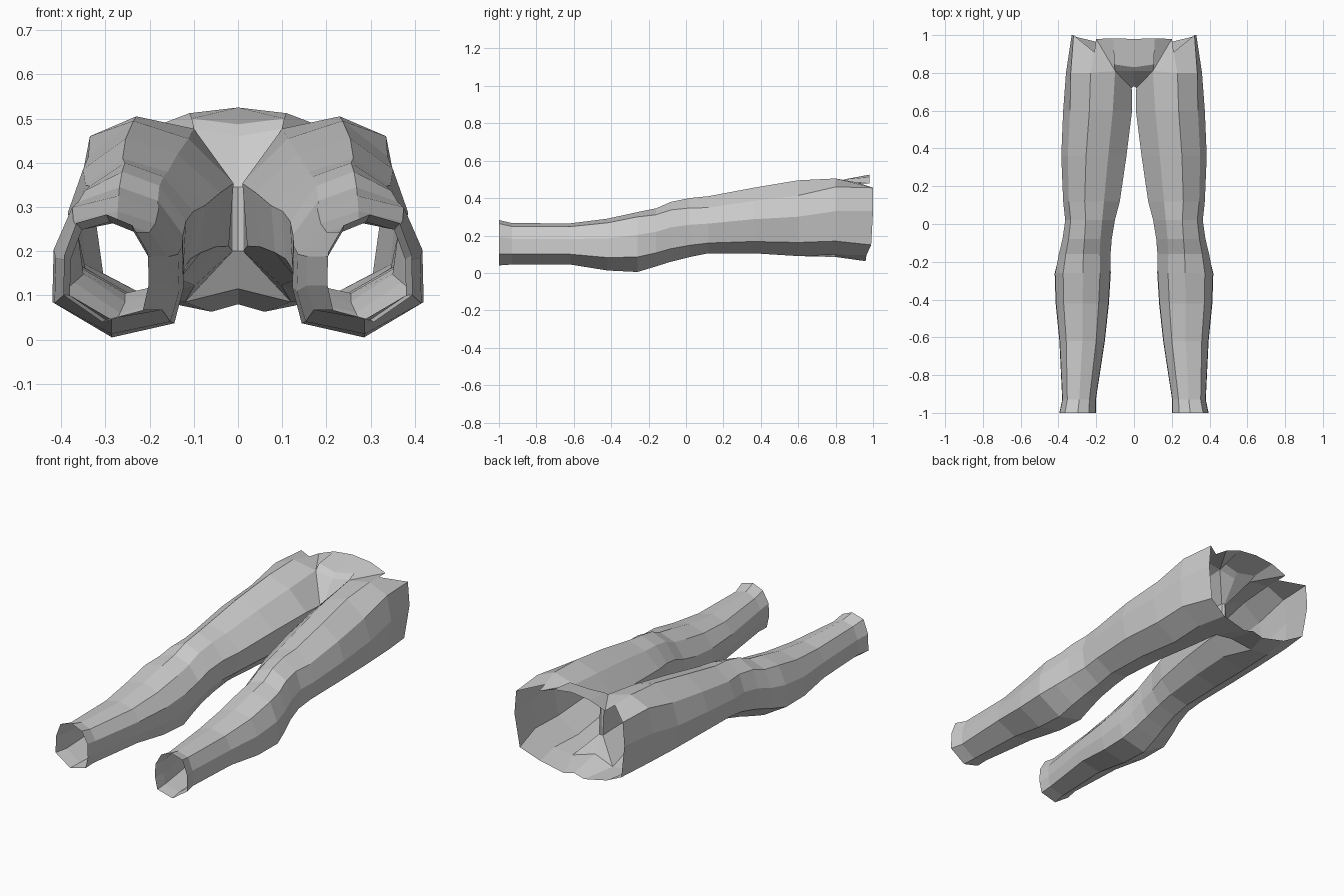
import bpy, bmesh

# Nine-sided leg sections (u: inner to outer, v: bottom to top), starting at inner top
THIGH = [(.28, .90), (.62, 1), (.90, .80), (1, .52), (.92, .18), (.60, 0), (.24, .08), (.03, .30), (0, .65)]
CALF = [(.20, .90), (.50, 1), (.85, .92), (.99, .62), (1, .25), (.55, 0), (.08, .10), (.01, .35), (.02, .65)]

# Leg stations: y, inner x, outer x, bottom z, top z
STATIONS = [
    (-1.0, .20, .395, .04, .283), (-.93, .20, .38, .045, .266), (-.62, .152, .395, .045, .265),
    (-.42, .13, .415, .013, .29), (-.26, .12, .42, .005, .325), (-.16, .12, .40, .035, .345),
    (-.08, .115, .38, .06, .38), (.02, .10, .365, .085, .40), (.12, .075, .375, .105, .41),
    (.36, .04, .385, .105, .455), (.60, .01, .375, .09, .495)]


def section(y, x0, x1, z0, z1):
    t = min(1, max(0, (y + .25) / .37))
    pts = []
    for (ua, va), (ub, vb) in zip(CALF, THIGH):
        u, v = ua + (ub - ua) * t, va + (vb - va) * t
        pts.append((x0 + (x1 - x0) * u, y, z0 + (z1 - z0) * v))
    return pts


bm = bmesh.new()


def add(points):
    return [bm.verts.new(p) for p in points]


def bridge(a, b):
    for i in range(len(a) - 1):
        bm.faces.new((a[i], a[i + 1], b[i + 1], b[i]))


# Leg tube, ending in the hip ring
rings = [add(section(*s)) for s in STATIONS]
hip = add([(.10, .81, .477), (.23, .80, .505), (.335, .80, .46), (.36, .80, .33), (.345, .80, .17),
           (.23, .80, .098), (.12, .80, .085), (.012, .73, .20), (.012, .72, .345)])
rings.append(hip)
for a, b in zip(rings, rings[1:]):
    bridge(a + a[:1], b + b[:1])

# Waist edge with a notch beside the front panel
waist = add([(.20, .98, .478), (.21, .91, .485), (.32, 1, .455), (.33, 1, .33), (.305, .99, .15),
             (.20, .965, .095), (.06, .96, .063)])
bridge(hip[:7], waist)

# Centre strip: front panel, crotch and seat
front = add([(0, .98, .525), (0, .83, .487), (0, .81, .46), (0, .73, .345), (0, .73, .20), (0, .78, .115), (0, .96, .08)])
side = add([(.11, .982, .512), (.105, .845, .50)])
bridge(front[:2], side)
bm.faces.new((side[0], waist[0], hip[0], side[1]))
bm.faces.new((front[1], side[1], hip[0], front[2]))
bridge(front[2:], [hip[0], hip[8], hip[7], hip[6], waist[6]])

bmesh.ops.recalc_face_normals(bm, faces=bm.faces)
mesh = bpy.data.meshes.new("trousers")
bm.to_mesh(mesh)
bm.free()
obj = bpy.data.objects.new("trousers", mesh)
bpy.context.collection.objects.link(obj)

# Second leg
mirror = obj.modifiers.new("mirror", 'MIRROR')
mirror.use_axis[0] = True
mirror.use_mirror_merge = True
mirror.merge_threshold = .001
